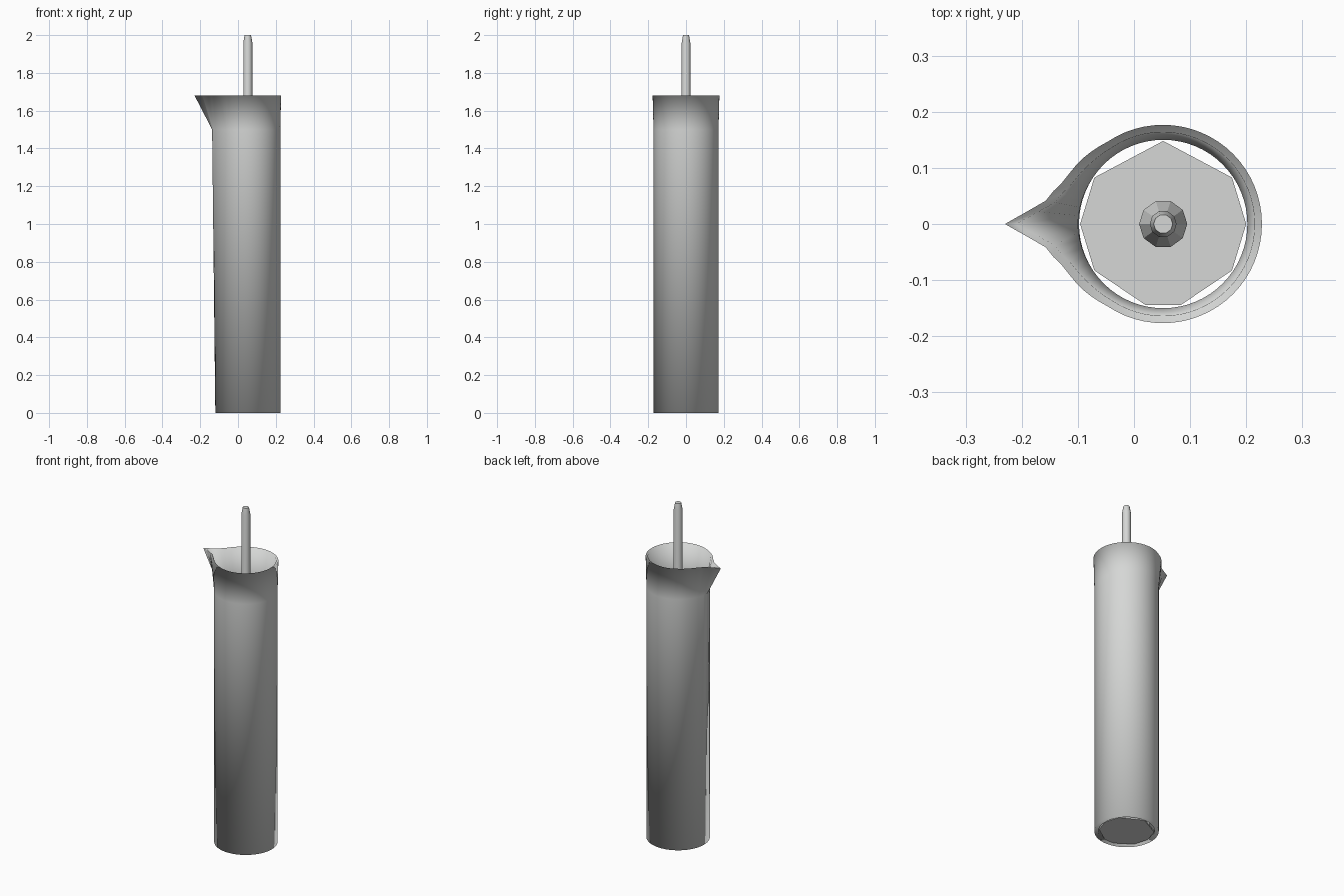
import bpy
import bmesh
from math import radians, degrees, sin, cos, pi

cube = bpy.data.objects.get("Cube")
if cube:
    bpy.data.objects.remove(cube)

AXIS_X = 0.052

grey = bpy.data.materials.new("light grey")
grey.use_nodes = True
grey.diffuse_color = (0.67, 0.68, 0.67, 1)
grey.node_tree.nodes["Principled BSDF"].inputs["Base Color"].default_value = grey.diffuse_color


def finish(bm, name):
    mesh = bpy.data.meshes.new(name)
    bm.to_mesh(mesh)
    bm.free()
    obj = bpy.data.objects.new(name, mesh)
    bpy.context.collection.objects.link(obj)
    mesh.materials.append(grey)
    return obj


def bridge(bm, a, b):
    n = len(a)
    for i in range(n):
        j = (i + 1) % n
        bm.faces.new((a[i], a[j], b[j], b[i]))


def lookup(table, x):
    """Straight-line interpolation; holds the last value."""
    for (x0, y0), (x1, y1) in zip(table, table[1:]):
        if x <= x1:
            return y0 + (y1 - y0) * (x - x0) / (x1 - x0)
    return table[-1][1]


# Radius against angle away from the spout direction (-x)
plain_out = [(0, 0.172), (180, 0.172)]
plain_in = [(0, 0.15), (180, 0.15)]
neck_out = [(0, 0.189), (15, 0.178), (35, 0.172), (180, 0.172)]
neck_in = [(0, 0.152), (30, 0.15), (180, 0.15)]
rim_out = [(0, 0.282), (9, 0.217), (24, 0.192), (41, 0.184), (55, 0.177), (180, 0.176)]
rim_in = [(0, 0.262), (9, 0.2), (24, 0.177), (41, 0.168), (55, 0.164), (180, 0.163)]

bm = bmesh.new()
STEPS = 64


def tube_ring(table, z):
    ring = []
    for i in range(STEPS):
        a = 2 * pi * i / STEPS
        r = lookup(table, abs(degrees(a) - 180))
        ring.append(bm.verts.new((AXIS_X + r * cos(a), r * sin(a), z)))
    return ring


# Hollow pouring tube, open at both ends; every wall and both end bands
# face outward or down so the smooth shading rolls under at the rim and foot
outer = [tube_ring(plain_out, 0), tube_ring(neck_out, 1.5), tube_ring(rim_out, 1.68)]
inner = [tube_ring(plain_in, 0), tube_ring(neck_in, 1.5), tube_ring(rim_in, 1.68)]
for wall in (outer, inner):
    for low, high in zip(wall, wall[1:]):
        bridge(bm, low, high)
for end in (0, -1):
    bridge(bm, inner[end], outer[end])
tube = finish(bm, "spouted_tube")
tube.data.shade_smooth()

# Coarse faceted base plate inside the bottom
bm = bmesh.new()
corners = [90, 34, 0, -34, -78, -102, -146, 180, 146]
plate = [[bm.verts.new((AXIS_X + 0.148 * cos(radians(a)), 0.148 * sin(radians(a)), z))
          for a in corners] for z in (0.002, 0.012)]
bridge(bm, *plate)
for ring in plate:
    bm.faces.new(ring)
bmesh.ops.recalc_face_normals(bm, faces=bm.faces[:])
finish(bm, "base_plate")


def lathe(name, profile, sides):
    bm = bmesh.new()
    stack = [[bm.verts.new((AXIS_X + r * cos(2 * pi * i / sides), r * sin(2 * pi * i / sides), z))
              for i in range(sides)] for r, z in profile]
    for a, b in zip(stack, stack[1:]):
        bridge(bm, a, b)
    bm.faces.new(stack[0])
    bm.faces.new(stack[-1])
    bmesh.ops.recalc_face_normals(bm, faces=bm.faces[:])
    return finish(bm, name)


# Collar on the plate and the upright rod
lathe("rod_collar", [(0.043, 0.012), (0.043, 0.03), (0.024, 0.1)], 10)
rod = lathe("upright_rod", [(0.024, 0.012), (0.024, 1.96), (0.017, 2.0)], 10)
bpy.ops.object.select_all(action="DESELECT")
rod.select_set(True)
bpy.context.view_layer.objects.active = rod
bpy.ops.object.shade_smooth_by_angle(angle=radians(50))
